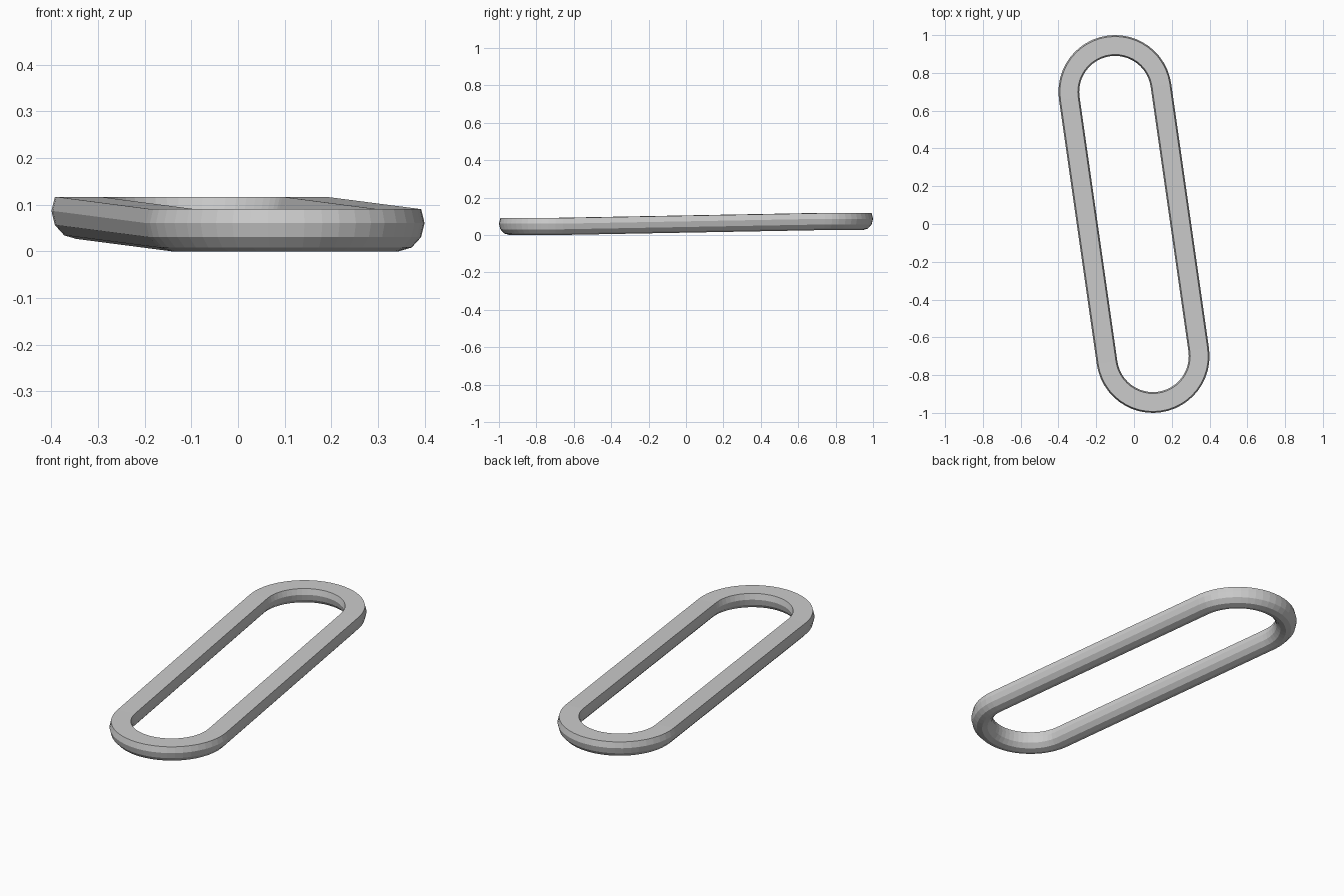
import bpy, bmesh, math

if "Cube" in bpy.data.objects:
    bpy.data.objects.remove(bpy.data.objects["Cube"])

R_MID, HALF_W = 0.245, 0.055   # band centreline radius, half width
Z_SCALE, ARC_STEPS = 1.1, 24
END = (0.1, -0.7)              # centre of the front arc; back arc is mirrored
RISE = 0.026                   # back end sits slightly higher

# Cross-section: 12-sided round with a flat-cut top
profile = []
for i in range(-4, 5):
    a = math.radians(30 * i)
    profile.append((HALF_W * math.sin(a), HALF_W * Z_SCALE * (1 - math.cos(a))))

# Slanted stadium path: two level arcs joined by tangent sloping bars
tilt = math.atan2(END[0], -END[1])
bm = bmesh.new()
rings = []
for side in (1, -1):
    cx, cy = END[0] * side, END[1] * side
    start = math.pi + tilt if side == 1 else tilt
    lift = 0 if side == 1 else RISE
    for k in range(ARC_STEPS + 1):
        a = start + math.pi * k / ARC_STEPS
        rings.append([bm.verts.new((cx + (R_MID + o) * math.cos(a),
                                    cy + (R_MID + o) * math.sin(a), z + lift))
                      for o, z in profile])

# Skin the closed loop
n = len(profile)
for i, ring in enumerate(rings):
    nxt = rings[(i + 1) % len(rings)]
    for j in range(n):
        k = (j + 1) % n
        bm.faces.new((ring[j], nxt[j], nxt[k], ring[k]))
bmesh.ops.recalc_face_normals(bm, faces=bm.faces)

mesh = bpy.data.meshes.new("elongated_link")
bm.to_mesh(mesh)
bm.free()
link = bpy.data.objects.new("elongated_link", mesh)
bpy.context.collection.objects.link(link)
